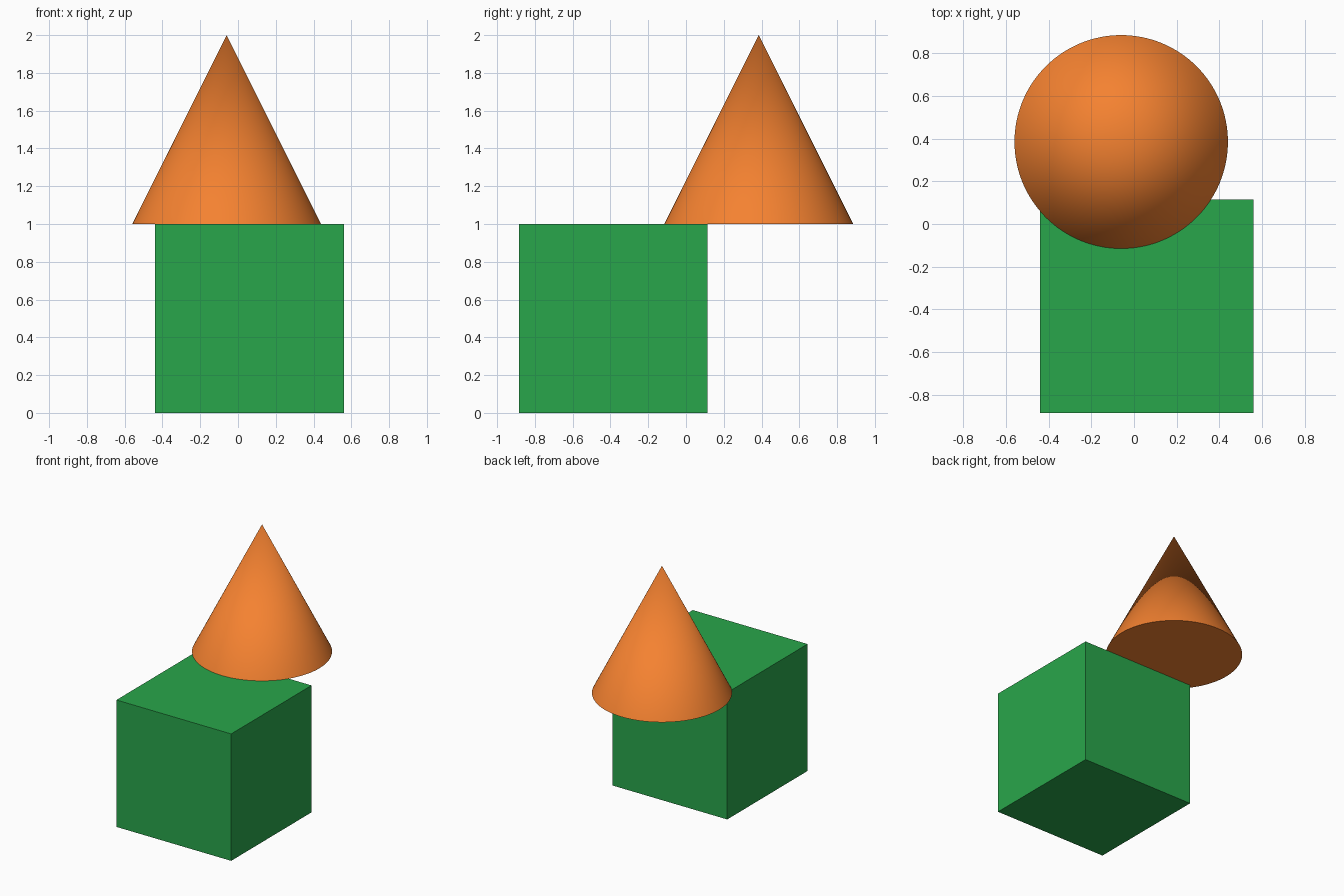
import bpy
from math import radians

if "Cube" in bpy.data.objects:
    bpy.data.objects.remove(bpy.data.objects["Cube"])


def paint(obj, name, rgb):
    mat = bpy.data.materials.new(name)
    mat.diffuse_color = (*rgb, 1.0)
    mat.use_nodes = True
    mat.node_tree.nodes["Principled BSDF"].inputs["Base Color"].default_value = mat.diffuse_color
    obj.data.materials.append(mat)


# Green cube standing on the ground
bpy.ops.mesh.primitive_cube_add(size=1, location=(0.06, -0.385, 0.5))
cube = bpy.context.object
cube.name = "cube_block"
paint(cube, "green", (0.022, 0.381, 0.07))

# Orange cone resting on the cube's top, overhanging its back edge
bpy.ops.mesh.primitive_cone_add(vertices=128, radius1=0.5, radius2=0, depth=1,
                                location=(-0.06, 0.385, 1.5))
cone = bpy.context.object
cone.name = "cone_block"
bpy.ops.object.shade_smooth_by_angle(angle=radians(30))
paint(cone, "orange", (0.913, 0.223, 0.03))
